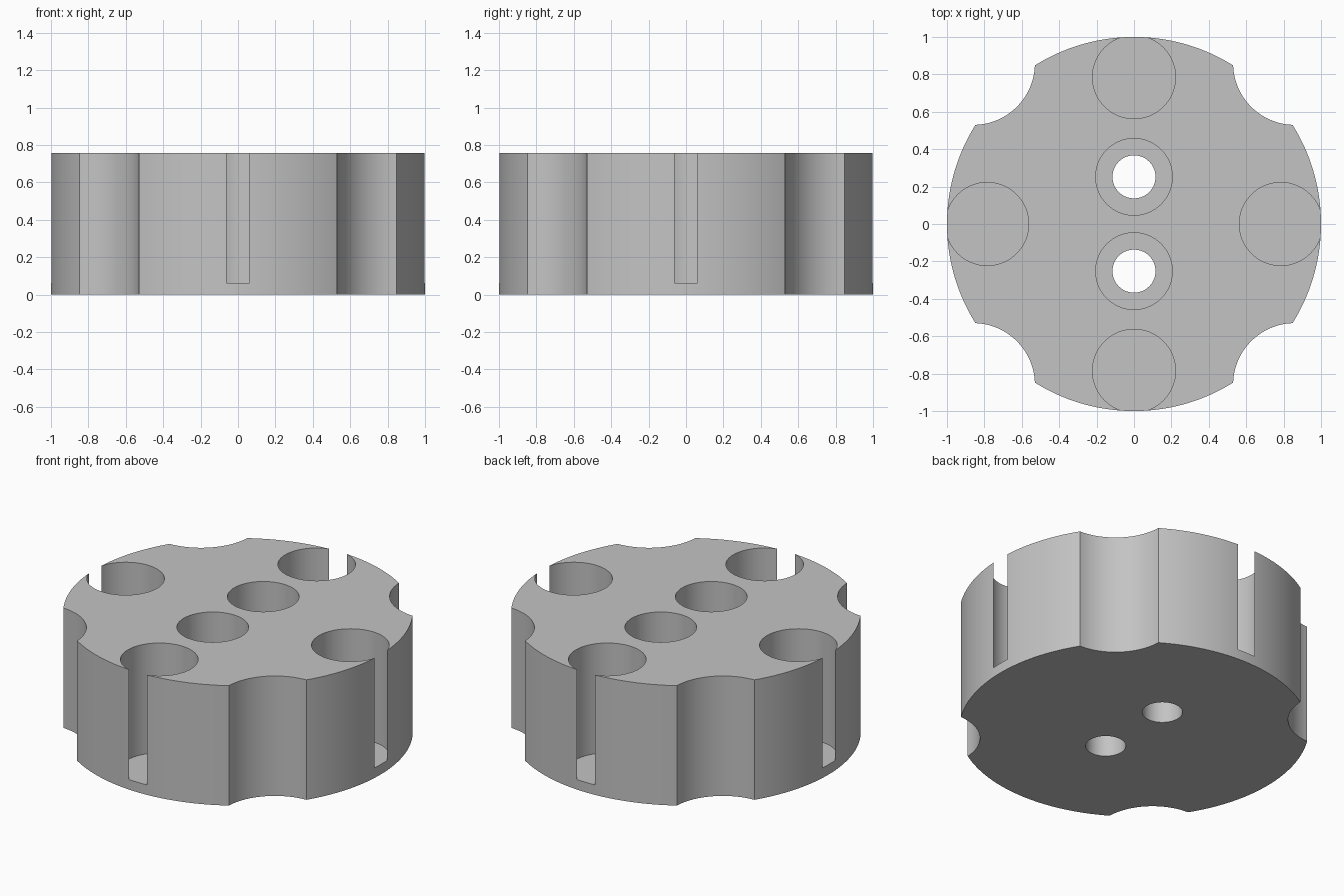
import bpy
from math import cos, sin, pi, radians

cube = bpy.data.objects.get("Cube")
if cube:
    bpy.data.objects.remove(cube, do_unlink=True)

HEIGHT = 0.757      # overall height
FLOOR = 0.063       # thickness left under the rim bores
STEP = 0.2          # level of the counterbore shoulder

grey = bpy.data.materials.new("plain grey")
grey.use_nodes = True
colour = (0.55, 0.55, 0.55, 1)
grey.diffuse_color = colour
grey.node_tree.nodes["Principled BSDF"].inputs["Base Color"].default_value = colour


def cylinder(name, x, y, radius, z0, z1, sides=96):
    bpy.ops.mesh.primitive_cylinder_add(
        vertices=sides, radius=radius, depth=z1 - z0, location=(x, y, (z0 + z1) / 2))
    ob = bpy.context.object
    ob.name = name
    return ob


def box(name, x, y, z0, z1, size, angle):
    bpy.ops.mesh.primitive_cube_add(size=1, location=(x, y, (z0 + z1) / 2),
                                    rotation=(0, 0, angle))
    ob = bpy.context.object
    ob.name = name
    ob.scale = (size[0], size[1], z1 - z0)
    return ob


# Round block
body = cylinder("holder_body", 0, 0, 1, 0, HEIGHT, 192)
body.data.materials.append(grey)
cutters = []

# Four rim bores with their slots, and four scallops between them
top = HEIGHT + 0.2
for i in range(4):
    a = i * pi / 2
    cutters.append(cylinder("rim_bore_cutter", 0.785 * cos(a), 0.785 * sin(a),
                            0.222, FLOOR, top))
    cutters.append(box("slot_cutter", 1.04 * cos(a), 1.04 * sin(a),
                       FLOOR, top, (0.1, 0.12), a))
    d = a + radians(45)
    cutters.append(cylinder("scallop_cutter", 1.216 * cos(d), 1.216 * sin(d),
                            0.33, -0.2, top, 128))

# Two counterbored screw holes
for y in (-0.252, 0.252):
    cutters.append(cylinder("counterbore_cutter", 0, y, 0.205, STEP, top))
    cutters.append(cylinder("screw_hole_cutter", 0, y, 0.115, -0.2, top))

for c in cutters:
    c.hide_render = True
    mod = body.modifiers.new(c.name, 'BOOLEAN')
    mod.operation = 'DIFFERENCE'
    mod.solver = 'EXACT'
    mod.object = c

# Bake the cuts, then drop the cutters
bpy.context.view_layer.update()
graph = bpy.context.evaluated_depsgraph_get()
mesh = bpy.data.meshes.new_from_object(body.evaluated_get(graph))
body.modifiers.clear()
body.data = mesh
for c in cutters:
    bpy.data.objects.remove(c, do_unlink=True)
mesh.materials.clear()
mesh.materials.append(grey)
for p in mesh.polygons:
    p.material_index = 0

# Smooth walls with crisp rims
bpy.ops.object.select_all(action='DESELECT')
body.select_set(True)
bpy.context.view_layer.objects.active = body
bpy.ops.object.shade_smooth_by_angle(angle=radians(25))
